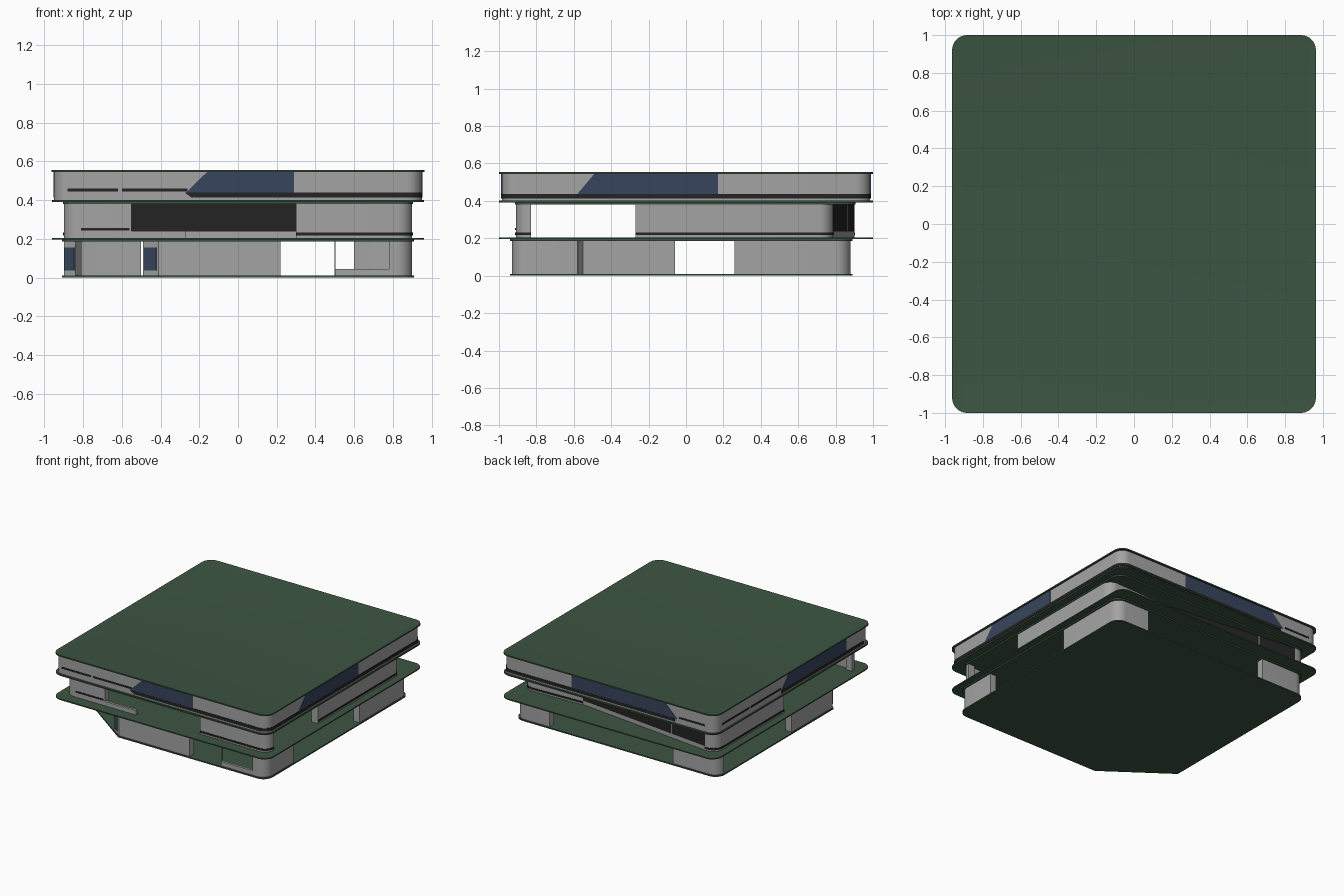
import bpy, bmesh, math
from mathutils import Vector

if "Cube" in bpy.data.objects:
    bpy.data.objects.remove(bpy.data.objects["Cube"])


def material(name, rgb):
    m = bpy.data.materials.new(name)
    m.use_nodes = True
    m.diffuse_color = (*rgb, 1)
    m.node_tree.nodes["Principled BSDF"].inputs["Base Color"].default_value = (*rgb, 1)
    return m


GREEN = material("dark_green", (0.045, 0.09, 0.053))
GREY = material("wall_grey", (0.37, 0.37, 0.37))
BLUE = material("window_blue", (0.04, 0.06, 0.11))
BLACK = material("black_trim", (0.017, 0.017, 0.017))


def finish(name, bm, mat):
    bmesh.ops.recalc_face_normals(bm, faces=bm.faces)
    mesh = bpy.data.meshes.new(name)
    bm.to_mesh(mesh)
    bm.free()
    mesh.materials.append(mat)
    ob = bpy.data.objects.new(name, mesh)
    bpy.context.collection.objects.link(ob)
    bpy.ops.object.select_all(action="DESELECT")
    ob.select_set(True)
    bpy.context.view_layer.objects.active = ob
    bpy.ops.object.shade_smooth_by_angle(angle=math.radians(30))
    return ob


def rounded(pts, r, closed=False, steps=8):
    """Round the square corners of a path, leave the slanted ones sharp."""
    pts = [Vector(p) for p in pts]
    n, out = len(pts), []
    for i, b in enumerate(pts):
        if not closed and i in (0, n - 1):
            out.append(b)
            continue
        a, c = pts[i - 1] - b, pts[(i + 1) % n] - b
        if r == 0 or abs(a.angle(c) - math.pi / 2) > 0.15:
            out.append(b)
            continue
        k = min(r, a.length * 0.95, c.length * 0.95)
        p, q, w = b + a.normalized() * k, b + c.normalized() * k, math.sin(a.angle(c) / 2)
        for s in range(steps + 1):
            t = s / steps
            f, g, h = (1 - t) ** 2, 2 * t * (1 - t) * w, t * t
            out.append((p * f + b * g + q * h) / (f + g + h))
    return out


def offset(path, dist, closed=False):
    """Shift a path to its left with mitred corners."""
    n, out = len(path), []
    for i, p in enumerate(path):
        prev = path[i - 1] if closed or i else None
        nxt = path[(i + 1) % n] if closed or i < n - 1 else None
        d1 = (p - prev).normalized() if prev is not None else (nxt - p).normalized()
        d2 = (nxt - p).normalized() if nxt is not None else d1
        n1, n2 = Vector((-d1.y, d1.x)), Vector((-d2.y, d2.x))
        m = (n1 + n2).normalized()
        out.append(p + m * dist / max(m.dot(n1), 0.3))
    return out


def wall(name, pts, z0, z1, mat=GREY, r=0.08, thick=0.055, push=0.0, closed=False):
    """Wall along a counter-clockwise outer line."""
    base = rounded(pts, r, closed)
    rows = [offset(base, -push, closed), offset(base, thick - push, closed)]
    bm = bmesh.new()
    rings = [[bm.verts.new((*rows[s][i], z)) for s, z in ((0, z0), (1, z0), (1, z1), (0, z1))]
             for i in range(len(base))]
    pairs = list(zip(rings, rings[1:]))
    if closed:
        pairs.append((rings[-1], rings[0]))
    else:
        bm.faces.new(rings[0])
        bm.faces.new(rings[-1])
    for a, b in pairs:
        for k in range(4):
            j = (k + 1) % 4
            bm.faces.new((a[k], a[j], b[j], b[k]))
    return finish(name, bm, mat)


def stripe(name, pts, z0, z1, mat=BLACK, r=0.08):
    return wall(name, pts, z0, z1, mat, r, thick=0.006, push=0.004)


def slab(name, pts, z0, z1, r=0.08, lip=0.0):
    bm = bmesh.new()
    bottom = bm.faces.new([bm.verts.new((*p, z0)) for p in rounded(pts, r, True)])
    ext = bmesh.ops.extrude_face_region(bm, geom=[bottom], use_keep_orig=True)["geom"]
    bmesh.ops.translate(bm, verts=[v for v in ext if isinstance(v, bmesh.types.BMVert)],
                        vec=(0, 0, z1 - z0))
    if lip:
        bmesh.ops.recalc_face_normals(bm, faces=bm.faces)
        top = max(bm.faces, key=lambda f: f.calc_center_median().z)
        bmesh.ops.inset_region(bm, faces=[top], thickness=lip, depth=-0.003)
    return finish(name, bm, GREEN)


def rect(x, y0, y1):
    return [(-x, y0), (x, y0), (x, y1), (-x, y1)]


def side_plate(name, side, dist, outline, mat):
    """Thin plate on a facade; outline is (distance along the facade, height)."""
    a = math.radians(90 * side - 90)
    n, t = Vector((math.cos(a), math.sin(a), 0)), Vector((-math.sin(a), math.cos(a), 0))
    bm = bmesh.new()
    rows = [[bm.verts.new(n * (dist + d) + t * u + Vector((0, 0, z))) for u, z in outline]
            for d in (-0.002, 0.003)]
    bm.faces.new(rows[0])
    bm.faces.new(rows[1])
    for i in range(len(outline)):
        j = (i + 1) % len(outline)
        bm.faces.new((rows[0][i], rows[0][j], rows[1][j], rows[1][i]))
    return finish(name, bm, mat)


# Floor slabs, ceilings and roof
slab("ground_slab", [(-0.41, -0.94), (0.91, -0.94), (0.91, 0.89), (-0.91, 0.89), (-0.91, -0.58)],
     0, 0.01)
slab("ground_ceiling", rect(0.91, -0.94, 0.89), 0.185, 0.196)
slab("middle_floor", rect(0.96, -1, 1), 0.196, 0.205)
slab("middle_ceiling", rect(0.905, -0.915, 0.905), 0.38, 0.391)
slab("upper_floor", rect(0.96, -1, 1), 0.391, 0.401)
slab("roof", rect(0.963, -1, 1), 0.545, 0.555, lip=0.022)

# Ground floor walls, with a cut-off entrance corner
ground = {
    "ground_front_wall": [(-0.49, -0.873), (-0.41, -0.93), (0.22, -0.93)],
    "ground_left_corner_wall": [(0.78, -0.93), (0.9, -0.93), (0.9, -0.58)],
    "ground_back_left_wall": [(0.9, 0.26), (0.9, 0.88), (0.6, 0.88)],
    "ground_back_right_wall": [(-0.5, 0.88), (-0.9, 0.88), (-0.9, 0.8)],
    "ground_right_wall": [(-0.9, -0.06), (-0.9, -0.58), (-0.84, -0.623)],
}
for name, pts in ground.items():
    wall(name, pts, 0.01, 0.187)
wall("ground_low_wall", [(0.5, -0.93), (0.78, -0.93)], 0.01, 0.045, thick=0.02)
wall("ground_post", [(0.498, -0.92), (0.503, -0.92)], 0.01, 0.187, thick=0.01)
stripe("entrance_window_inner", [(-0.483, -0.878), (-0.422, -0.921)], 0.035, 0.155, BLUE)
stripe("entrance_window_outer", [(-0.897, -0.582), (-0.846, -0.619)], 0.035, 0.155, BLUE)

# Middle floor walls
middle = {
    "middle_front_right_wall": [(-0.9, -0.83), (-0.9, -0.91), (-0.55, -0.91)],
    "middle_front_left_wall": [(0.3, -0.91), (0.9, -0.91), (0.9, -0.83)],
    "middle_left_wall": [(0.9, -0.27), (0.9, 0.79), (0.38, 0.77)],
    "middle_right_wall": [(-0.8, 0.9), (-0.9, 0.9), (-0.9, 0.04)],
}
for name, pts in middle.items():
    wall(name, pts, 0.205, 0.382)
for name in list(middle)[1:]:
    stripe(name.replace("wall", "stripe"), middle[name], 0.217, 0.232)
stripe("middle_front_right_stripe", [(-0.81, -0.91), (-0.56, -0.91)], 0.244, 0.256)
wall("middle_parapet", [(-0.55, -0.91), (-0.27, -0.91)], 0.205, 0.24, thick=0.02)

# Slanted dark glazing at the back
glazing = [(0.38, 0.765), (-0.8, 0.9)]
wall("back_glazing_base", glazing, 0.205, 0.237)
wall("back_glazing", glazing, 0.237, 0.382, BLACK)
stripe("back_glazing_post", [(-0.475, 0.863), (-0.485, 0.864)], 0.237, 0.382, GREY)

# Upper floor ring wall
wall("upper_wall", rect(0.95, -0.985, 0.985), 0.401, 0.546, closed=True)

# Slanted windows: facade, distance, bottom span, top span
windows = [
    ("front", 0, 0.985, (-0.27, 0.29), (-0.16, 0.29)),
    ("left", 1, 0.95, (-0.58, 0.17), (-0.49, 0.17)),
    ("back", 2, 0.985, (-0.33, 0.61), (-0.33, 0.5)),
    ("right", 3, 0.95, (-0.14, 0.68), (-0.04, 0.68)),
]
for name, side, dist, low, high in windows:
    outline = [(low[0], 0.438), (low[1], 0.438), (high[1], 0.545), (high[0], 0.545)]
    side_plate(name + "_window", side, dist, outline, BLUE)

# Dark bands: broad one around three facades, thin ones elsewhere
stripe("upper_broad_band", [(-0.24, -0.985), (0.95, -0.985), (0.95, 0.985), (-0.59, 0.985)],
       0.413, 0.438)
side_plate("upper_band_tip", 0, 0.985, [(-0.24, 0.413), (-0.24, 0.438), (-0.275, 0.438)], BLACK)
stripe("upper_right_band", [(-0.95, 0.14), (-0.95, -0.9)], 0.413, 0.438)
for i, (side, dist, u0, u1) in enumerate([(0, 0.985, -0.88, -0.62), (0, 0.985, -0.6, -0.26),
                                          (2, 0.985, 0.63, 0.86), (3, 0.95, -0.9, -0.55),
                                          (3, 0.95, -0.53, -0.15)]):
    side_plate(f"upper_thin_stripe_{i + 1}", side, dist,
               [(u0, 0.445), (u1, 0.445), (u1, 0.459), (u0, 0.459)], BLACK)
